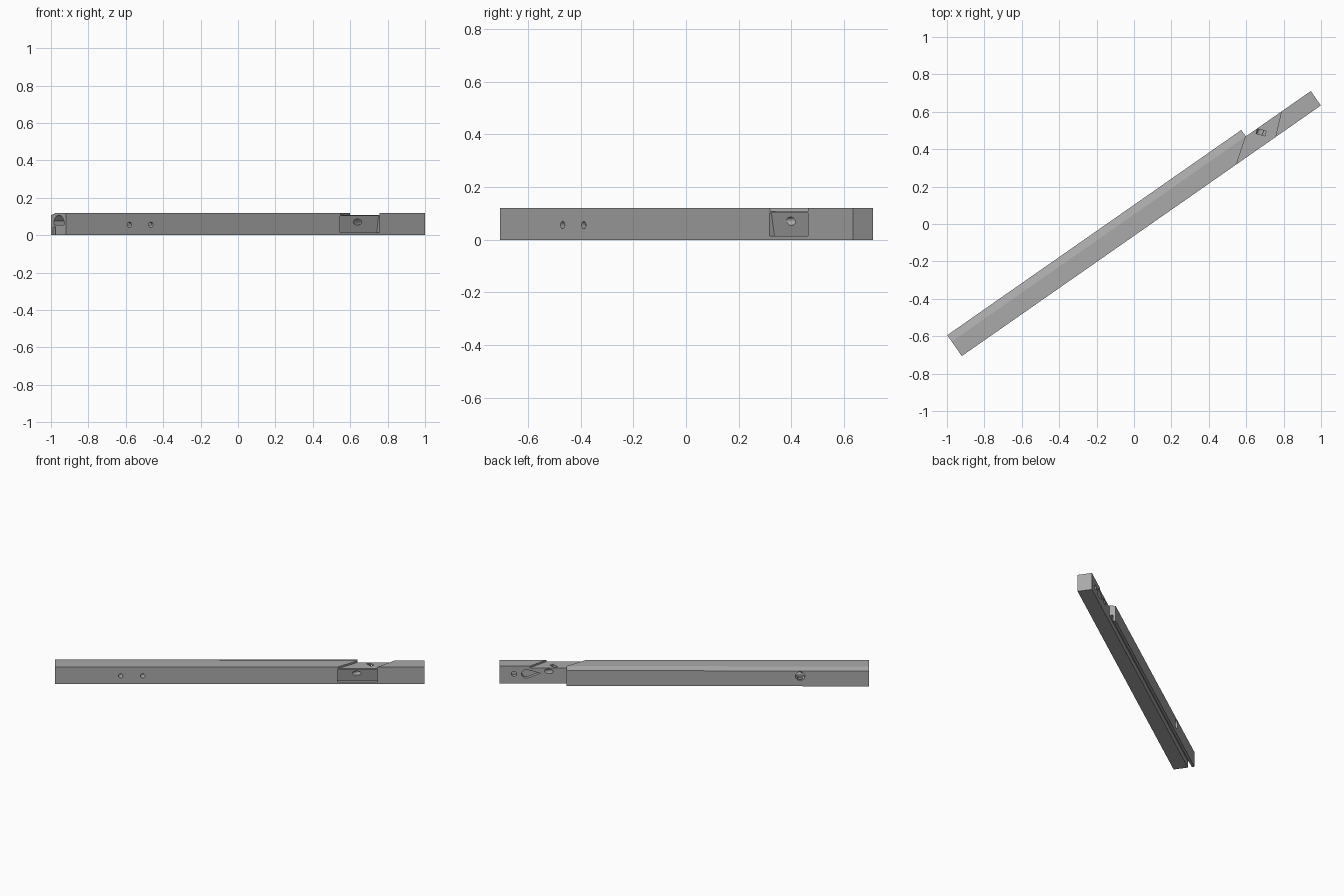
import bpy, bmesh, math
from mathutils import Vector, Matrix

if "Cube" in bpy.data.objects:
    bpy.data.objects.remove(bpy.data.objects["Cube"])

# Beam axes: u = length, v = width, z = height; turned to its final angle at the end
ANGLE = math.atan2(1.34, 1.92)

grey = bpy.data.materials.new("mid_grey")
grey.diffuse_color = (0.4, 0.4, 0.4, 1)
grey.use_nodes = True
grey.node_tree.nodes["Principled BSDF"].inputs["Base Color"].default_value = grey.diffuse_color


def prism(name, pts, axis, a, b):
    """Extrude a profile along u (v,z points), v (u,z points) or z (u,v points)."""
    def place(p, t):
        return {"u": (t, p[0], p[1]), "v": (p[0], t, p[1]), "z": (p[0], p[1], t)}[axis]
    bm = bmesh.new()
    low = [bm.verts.new(place(p, a)) for p in pts]
    high = [bm.verts.new(place(p, b)) for p in pts]
    bm.faces.new(low)
    bm.faces.new(high)
    for i in range(len(pts)):
        j = (i + 1) % len(pts)
        bm.faces.new((low[i], low[j], high[j], high[i]))
    bmesh.ops.recalc_face_normals(bm, faces=bm.faces)
    mesh = bpy.data.meshes.new(name)
    bm.to_mesh(mesh)
    bm.free()
    ob = bpy.data.objects.new(name, mesh)
    bpy.context.collection.objects.link(ob)
    mesh.materials.append(grey)
    return ob


def box(name, u, v, z):
    return prism(name, [(v[0], z[0]), (v[1], z[0]), (v[1], z[1]), (v[0], z[1])], "u", *u)


def drill(name, start, end, r):
    """Round hole cutter between two points."""
    start, end = Vector(start), Vector(end)
    d = end - start
    ring = [(r * math.cos(i * math.tau / 24), r * math.sin(i * math.tau / 24)) for i in range(24)]
    ob = prism(name, ring, "z", 0, d.length)
    ob.data.transform(Matrix.Translation(start) @ d.to_track_quat("Z", "Y").to_matrix().to_4x4())
    return ob


# Long beam with a shallow bevel along its rear top edge
beam = prism("beam", [(-0.052, 0), (0.084, 0), (0.084, 0.108), (0.042, 0.12), (-0.052, 0.12)],
             "u", -1.159, 1.182)

cutters = [
    # Narrow tail behind the step
    box("tail_step", (0.758, 1.3), (0.042, 0.2), (-0.1, 0.3)),
    # Groove along the underside
    box("bottom_groove", (-1.3, 0.8), (0.0421, 0.067), (-0.05, 0.045)),
    # Vaulted bore in the end
    prism("end_bore", [(-0.035, 0.054), (0.06, 0.054), (0.06, 0.075), (0.045, 0.094),
                       (0.03, 0.106), (-0.005, 0.106), (-0.022, 0.094), (-0.035, 0.075)],
          "u", -1.3, -0.3),
    # Slanted lowered seat on top
    prism("top_seat", [(0.606, -0.072), (0.863, -0.072), (1.01, 0.06), (0.782, 0.06)],
          "z", 0.108, 0.2),
    # Front pocket, deeper at the bottom
    prism("front_pocket", [(-0.08, 0.015), (-0.03, 0.015), (-0.044, 0.102), (-0.08, 0.102)],
          "u", 0.63, 0.885),
    # Teardrop recess on the rear of the tail
    prism("teardrop_recess",
          [(0.923, 0.07)] + [(1.012 + 0.03 * math.cos(math.radians(t)),
                              0.065 + 0.03 * math.sin(math.radians(t)))
                             for t in range(-110, 111, 20)],
          "v", 0.018, 0.08),
    # Round holes
    drill("front_hole_a", (-0.744, -0.08, 0.056), (-0.744, 0, 0.056), 0.014),
    drill("front_hole_b", (-0.604, -0.08, 0.056), (-0.604, 0, 0.056), 0.014),
    drill("rear_hole", (-0.724, 0.03, 0.07), (-0.724, 0.12, 0.07), 0.03),
    drill("tail_hole", (1.09, 0.015, 0.065), (1.09, 0.08, 0.065), 0.017),
    drill("slanted_hole", (0.721, -0.06, 0.067), (0.899, 0.062, 0.087), 0.016),
]

# Small slot in the seat
slot = box("seat_slot", (-0.024, 0.024), (-0.013, 0.013), (0.085, 0.2))
slot.data.transform(Matrix.Translation((0.838, 0.013, 0)) @ Matrix.Rotation(math.radians(-50), 4, "Z"))
cutters.append(slot)

for c in cutters:
    m = beam.modifiers.new(c.name, "BOOLEAN")
    m.operation = "DIFFERENCE"
    m.solver = "EXACT"
    m.object = c

# Bake the cuts, then remove the cutters
bpy.context.view_layer.update()
deps = bpy.context.evaluated_depsgraph_get()
baked = bpy.data.meshes.new_from_object(beam.evaluated_get(deps))
beam.modifiers.clear()
beam.data = baked
for c in cutters:
    bpy.data.objects.remove(c)

# Turn the beam to its diagonal heading
beam.data.transform(Matrix.Rotation(ANGLE, 4, "Z"))
beam.data.update()
